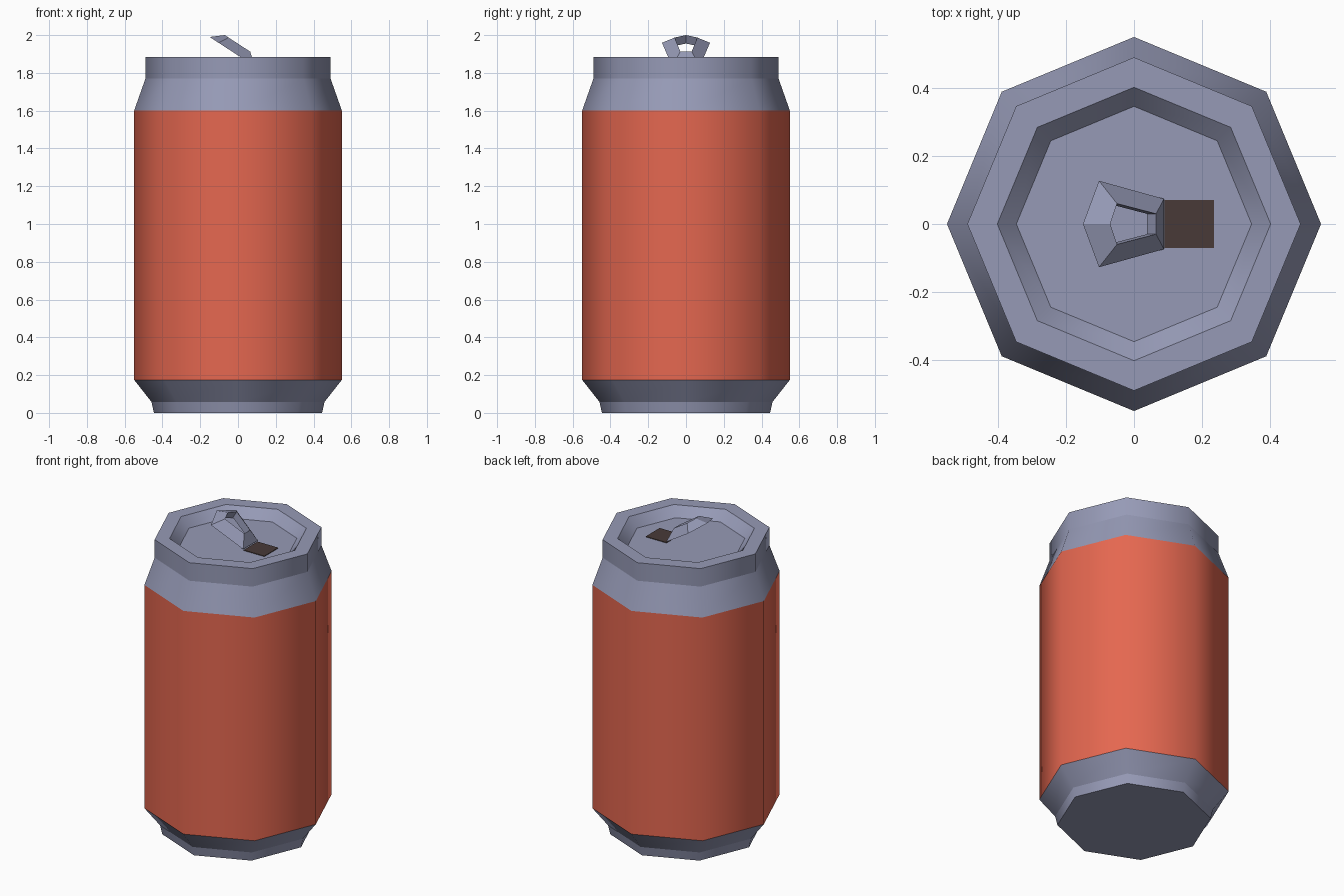
import bpy, bmesh, math

if "Cube" in bpy.data.objects:
    bpy.data.objects.remove(bpy.data.objects["Cube"])

SIDES = 8
FLOOR = 1.826     # height of the recessed lid panel


def material(name, rgb):
    m = bpy.data.materials.new(name)
    m.diffuse_color = (*rgb, 1.0)
    m.use_nodes = True
    m.node_tree.nodes["Principled BSDF"].inputs["Base Color"].default_value = m.diffuse_color
    return m


metal = material("grey metal", (0.305, 0.323, 0.468))
red = material("red paint", (0.78, 0.136, 0.08))
brown = material("dark brown", (0.065, 0.042, 0.039))


def finish(name, bm, mat):
    me = bpy.data.meshes.new(name)
    bm.to_mesh(me)
    bm.free()
    me.materials.append(mat)
    ob = bpy.data.objects.new(name, me)
    bpy.context.collection.objects.link(ob)
    return ob


def lathe(name, profile, mat, cap=False):
    """Octagonal turned shell, profile listed bottom/outside first.
    Smooth around the can, sharp at every ring."""
    bm = bmesh.new()
    rings = []
    for r, z in profile:
        ring = []
        for i in range(SIDES):
            a = 2 * math.pi * i / SIDES
            ring.append(bm.verts.new((r * math.cos(a), r * math.sin(a), z)))
        rings.append(ring)
    for lo, hi in zip(rings, rings[1:]):
        for i in range(SIDES):
            j = (i + 1) % SIDES
            bm.faces.new((lo[i], lo[j], hi[j], hi[i])).smooth = True
    if cap == "bottom":
        bm.faces.new(rings[0][::-1])
    elif cap == "top":
        bm.faces.new(rings[-1])
    for ring in rings:
        for i in range(SIDES):
            e = bm.edges.get((ring[i], ring[(i + 1) % SIDES]))
            e.smooth = False
    return finish(name, bm, mat)


# Can shell
lathe("base", [(0.445, 0), (0.458, 0.058), (0.55, 0.175)], metal, "bottom")
lathe("painted_wall", [(0.55, 0.175), (0.55, 1.6)], red)
lathe("neck_and_lid", [(0.55, 1.6), (0.49, 1.77), (0.49, 1.885),
                       (0.402, 1.885), (0.346, FLOOR)], metal, "top")

# Drinking hole, a thin plate on the lid panel
bm = bmesh.new()
bmesh.ops.create_cube(bm, size=1)
for v in bm.verts:
    v.co = (0.162 + v.co.x * 0.146, v.co.y * 0.14, FLOOR + v.co.z * 0.008)
finish("drinking_hole", bm, brown)

# Pull tab: slanted five-sided ring with a wedge cross-section
SLOPE = -0.65
outer = [(-0.15, 0), (-0.103, -0.127), (0.088, -0.074), (0.088, 0.074), (-0.103, 0.127)]
inner = [(-0.07, 0), (-0.05, -0.06), (0.065, -0.03), (0.065, 0.03), (-0.05, 0.06)]
bm = bmesh.new()
loops = [
    [bm.verts.new((x, y, 1.8925 + SLOPE * x)) for x, y in outer],
    [bm.verts.new((x, y, 1.9545 + SLOPE * x)) for x, y in inner],
    [bm.verts.new((x - 0.027, y, 1.8925 + SLOPE * (x - 0.027))) for x, y in inner],
]
for k in range(3):
    a, b = loops[k], loops[(k + 1) % 3]
    for i in range(5):
        j = (i + 1) % 5
        bm.faces.new((a[i], a[j], b[j], b[i]))
bmesh.ops.recalc_face_normals(bm, faces=bm.faces)
finish("pull_tab", bm, metal)
